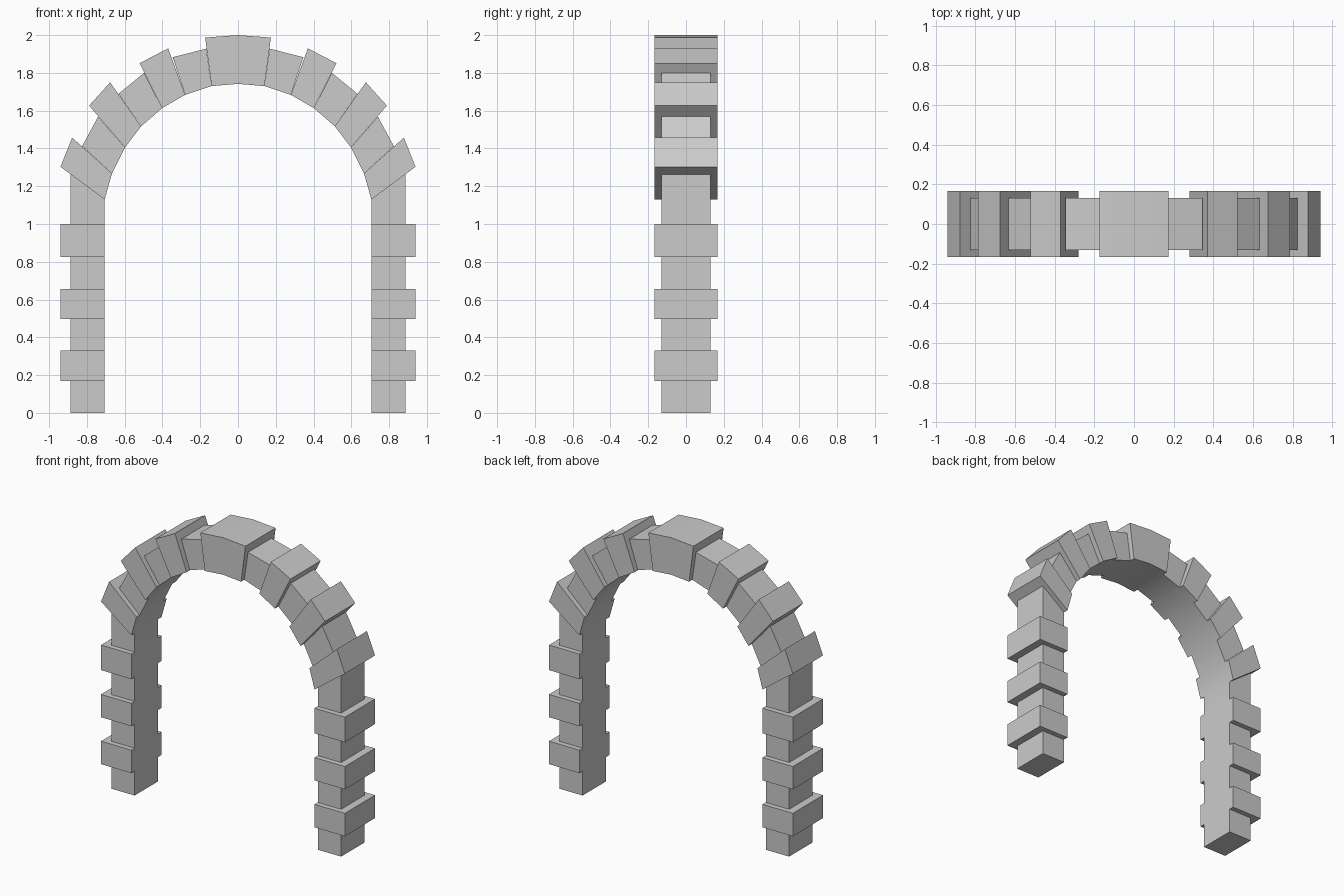
import bpy, bmesh
from mathutils import Vector

if "Cube" in bpy.data.objects:
    bpy.data.objects.remove(bpy.data.objects["Cube"])

THIN, THICK = 0.13, 0.166           # half depths of the two stone types
XI, XO, XT = 0.706, 0.886, 0.94     # pillar inner face, thin outer, thick outer

# Inner edge of one half, from the ground to the crown
courses = [0, 0.17, 0.33, 0.497, 0.656, 0.825, 1.0]
arch = [(XI, 1.13), (0.667, 1.268), (0.598, 1.405), (0.513, 1.517),
        (0.402, 1.613), (0.28, 1.684), (0.14, 1.73), (0, 1.742)]
inner = [(XI, z) for z in courses] + arch

# Soft normals so the underside reads as one smooth curve
soft = {}
for i, p in enumerate(inner):
    a = inner[max(i - 1, 0)]
    b = inner[i + 1] if i + 1 < len(inner) else (-inner[i - 1][0], inner[i - 1][1])
    n = Vector((-(b[1] - a[1]), 0, b[0] - a[0])).normalized()
    for s in (1, -1):
        soft[(round(s * p[0], 3), round(p[1], 3))] = Vector((s * n.x, 0, n.z))


def stone(name, outline, depth):
    """Extrude an x-z outline symmetrically in y."""
    bm = bmesh.new()
    face = bm.faces.new([bm.verts.new((x, -depth, z)) for x, z in outline])
    new = bmesh.ops.extrude_face_region(bm, geom=[face], use_keep_orig=True)["geom"]
    verts = [v for v in new if isinstance(v, bmesh.types.BMVert)]
    bmesh.ops.translate(bm, verts=verts, vec=(0, 2 * depth, 0))
    bmesh.ops.recalc_face_normals(bm, faces=bm.faces)
    me = bpy.data.meshes.new(name)
    bm.to_mesh(me)
    bm.free()
    normals = [None] * len(me.loops)
    for p in me.polygons:
        p.use_smooth = True
        pts = [me.vertices[v].co for v in p.vertices]
        keys = [(round(c.x, 3), round(c.z, 3)) for c in pts]
        side = abs(p.normal.y) < 0.5
        under = side and len(set(keys)) == 2 and all(k in soft for k in keys)
        for li, c, k in zip(p.loop_indices, pts, keys):
            n = Vector(p.normal)
            if under:
                n = soft[k]
            elif side and abs(c.x) < 1e-4:
                n = Vector((0, 0, 1))
            normals[li] = n
    me.normals_split_custom_set([tuple(n) for n in normals])
    bpy.context.collection.objects.link(bpy.data.objects.new(name, me))


def pair(name, outline, depth):
    stone(name + "_right", outline, depth)
    stone(name + "_left", [(-x, z) for x, z in outline], depth)


# Pillars: alternating thin and thick courses
for i, (z0, z1) in enumerate(zip(courses, courses[1:])):
    x, d = (XT, THICK) if i % 2 else (XO, THIN)
    pair(f"pillar_block_{i + 1}", [(XI, z0), (x, z0), (x, z1), (XI, z1)], d)
pair("pillar_top", [(XI, 1.0), (XO, 1.0), (XO, 1.264), (XI, 1.13)], THIN)

# Arch stones: outer edges, alternating thick and thin
outer = [((0.94, 1.303), (0.878, 1.457)), ((0.825, 1.412), (0.741, 1.568)),
         ((0.788, 1.627), (0.677, 1.75)), ((0.633, 1.689), (0.497, 1.80)),
         ((0.521, 1.851), (0.37, 1.93)), ((0.346, 1.883), (0.168, 1.928))]
for i, (a, b) in enumerate(outer):
    pair(f"arch_stone_{i + 1}", [arch[i], a, b, arch[i + 1]],
         THIN if i % 2 else THICK)

# Keystone
stone("keystone", [(0.14, 1.73), (0.174, 1.987), (0, 2.0), (-0.174, 1.987),
                   (-0.14, 1.73), (0, 1.742)], THICK)
